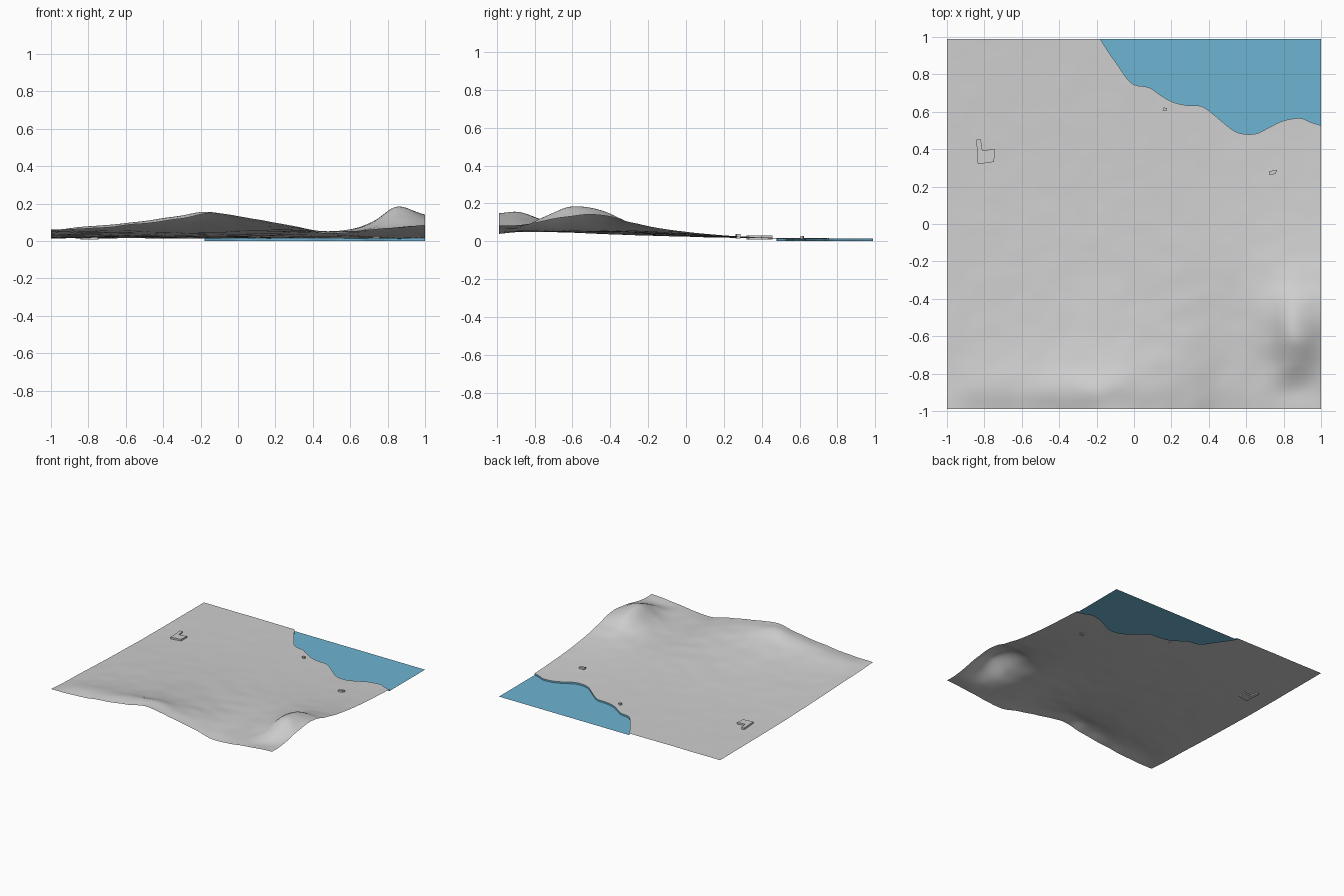
import bpy, bmesh, math
from mathutils import Vector, noise

if "Cube" in bpy.data.objects:
    bpy.data.objects.remove(bpy.data.objects["Cube"])


def material(name, rgb):
    m = bpy.data.materials.new(name)
    m.diffuse_color = (*rgb, 1)
    m.use_nodes = True
    m.node_tree.nodes["Principled BSDF"].inputs["Base Color"].default_value = m.diffuse_color
    return m


LAND = material("land grey", (0.62, 0.62, 0.62))
WATER = material("water blue", (0.155, 0.46, 0.65))
EDGE = 0.988

# Coarse height survey: columns XS, rows YS
XS = [-1, -.75, -.5, -.3, -.13, .1, .3, .45, .6, .72, .85, 1]
YS = [-.99, -.88, -.75, -.62, -.45, -.3, -.1, .2, .6, .99]
HEIGHTS = [
    [.062, .070, .095, .120, .150, .112, .078, .042, .045, .060, .072, .085],
    [.056, .083, .104, .138, .150, .115, .080, .050, .052, .065, .075, .084],
    [.050, .068, .085, .100, .110, .098, .075, .052, .055, .077, .125, .108],
    [.045, .055, .066, .078, .085, .078, .066, .052, .060, .100, .178, .130],
    [.038, .045, .052, .060, .064, .060, .055, .050, .062, .100, .165, .140],
    [.033, .038, .044, .048, .050, .050, .048, .048, .058, .075, .100, .102],
    [.027, .030, .034, .036, .038, .038, .038, .041, .045, .051, .058, .062],
    [.019, .020, .022, .023, .024, .024, .024, .025, .026, .028, .030, .031],
    [.016, .016, .016, .016, .016, .015, .014, .012, .011, .011, .011, .011],
    [.015, .015, .015, .014, .013, .012, .011, .010, .010, .010, .010, .010],
]
# Shoreline as (x, y)
SHORE = [(-.18, EDGE), (-.13, .91), (-.08, .84), (-.04, .78), (0, .745), (.08, .73),
         (.14, .69), (.2, .655), (.28, .635), (.36, .63), (.42, .59), (.48, .54),
         (.54, .495), (.6, .48), (.66, .485), (.72, .515), (.78, .545), (.83, .56),
         (.9, .565), (.93, .55), (1, .527)]


def spline(ks, vs, k):
    """Smooth interpolation through uneven knots."""
    i = 0
    while i < len(ks) - 2 and k > ks[i + 1]:
        i += 1

    def slope(j):
        a, b = max(j - 1, 0), min(j + 1, len(ks) - 1)
        return (vs[b] - vs[a]) / (ks[b] - ks[a])
    h = ks[i + 1] - ks[i]
    t = (k - ks[i]) / h
    return ((2*t**3 - 3*t**2 + 1) * vs[i] + (t**3 - 2*t**2 + t) * h * slope(i)
            + (3*t**2 - 2*t**3) * vs[i + 1] + (t**3 - t**2) * h * slope(i + 1))


def height(x, y):
    z = spline(YS, [spline(XS, row, x) for row in HEIGHTS], y)
    ripple = noise.noise(Vector((x * 7 + y * 4, y * 8 - x * 4, 0.3)))
    return z + ripple * (0.001 + 0.04 * max(z - 0.012, 0))


def shore(x):
    if x <= SHORE[0][0] + 1e-6:
        return EDGE
    return min(EDGE, spline([p[0] for p in SHORE], [p[1] for p in SHORE], x))


def sheet(name, columns, mat):
    """Skin a grid given as columns of points."""
    bm = bmesh.new()
    cols = [[bm.verts.new(p) for p in c] for c in columns]
    for a, b in zip(cols, cols[1:]):
        for j in range(len(a) - 1):
            bm.faces.new((a[j], b[j], b[j + 1], a[j + 1]))
    return finish(name, bm, mat)


def finish(name, bm, mat):
    me = bpy.data.meshes.new(name)
    bm.to_mesh(me)
    bm.free()
    me.materials.append(mat)
    ob = bpy.data.objects.new(name, me)
    bpy.context.collection.objects.link(ob)
    return ob


# Terrain sheet, its columns ending at the shoreline
N = 100
xs = [-1 + 2 * i / N for i in range(N + 1)]
land = []
for x in xs:
    s = shore(x)
    ys = [-EDGE + (s + EDGE) * j / N for j in range(N + 1)]
    land.append([(x, y, height(x, y)) for y in ys])
terrain = sheet("terrain", land, LAND)
for p in terrain.data.polygons:
    p.use_smooth = True

# Flat water, and the low blue bank joining it to the land
wet = [c[-1] for c in land if c[-1][0] > -.181]
sheet("water", [[(x, y, 0), (x, EDGE, 0)] for x, y, z in wet], WATER)
sheet("water_bank", [[(x, y, z), (x, y, 0)] for x, y, z in wet], WATER)


# Buildings: extruded footprints
def building(name, outline, z0, z1):
    bm = bmesh.new()
    face = bm.faces.new([bm.verts.new((x, y, z0)) for x, y in outline])
    ext = bmesh.ops.extrude_face_region(bm, geom=[face], use_keep_orig=True)
    top = [v for v in ext["geom"] if isinstance(v, bmesh.types.BMVert)]
    bmesh.ops.translate(bm, verts=top, vec=(0, 0, z1 - z0))
    bmesh.ops.recalc_face_normals(bm, faces=bm.faces)
    finish(name, bm, LAND)


building("l_shaped_building", [(-.835, .32), (-.748, .332), (-.745, .402), (-.81, .392),
                               (-.82, .456), (-.843, .452)], .008, .031)
building("shore_hut", [(.153, .607), (.172, .604), (.177, .619), (.157, .624)], .010, .028)
building("small_house", [(.722, .262), (.757, .268), (.765, .288), (.725, .283)], .015, .038)
